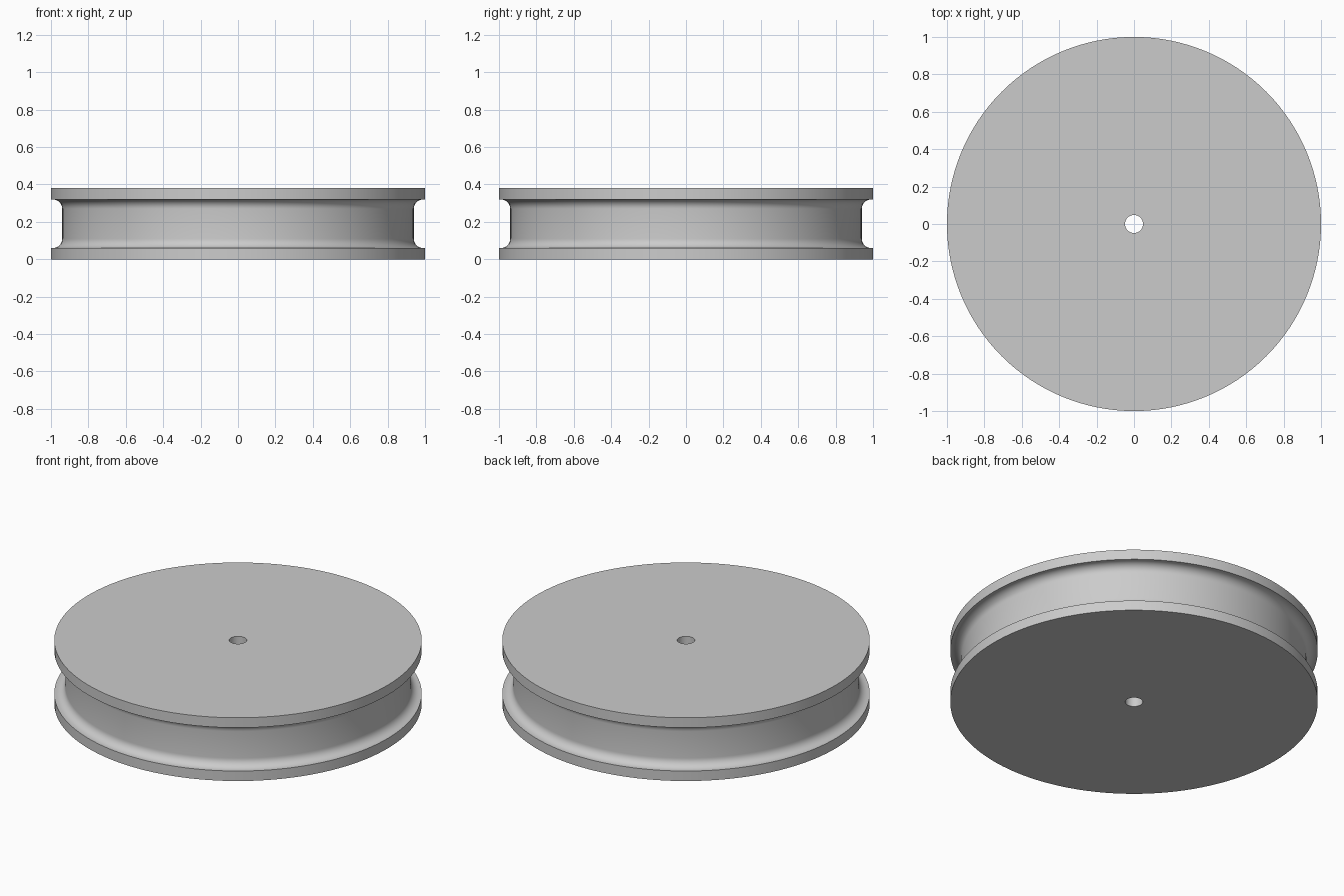
import bpy
import bmesh
from math import cos, sin, pi, radians

if "Cube" in bpy.data.objects:
    bpy.data.objects.remove(bpy.data.objects["Cube"], do_unlink=True)

HEIGHT = 0.38
RADIUS = 1.0
BORE = 0.048
FLANGE = 0.06      # thickness of each rim
GROOVE = 0.94      # radius of the groove floor
FILLET = 0.05
SIDES = 128
STEPS = 8

# Material
grey = bpy.data.materials.new("light grey")
grey.use_nodes = True
colour = (0.6, 0.6, 0.6, 1)
grey.diffuse_color = colour
grey.node_tree.nodes["Principled BSDF"].inputs["Base Color"].default_value = colour

# Lower half of the profile: bore, bottom face, rim, rounded groove corner
lower = [(BORE, 0), (RADIUS, 0), (RADIUS, FLANGE)]
for i in range(STEPS + 1):
    a = pi / 2 * i / STEPS
    lower.append((GROOVE + FILLET * (1 - sin(a)), FLANGE + FILLET * (1 - cos(a))))
profile = lower + [(r, HEIGHT - z) for r, z in reversed(lower)]

# Turn the closed profile around the axle
bm = bmesh.new()
rings = []
for s in range(SIDES):
    a = 2 * pi * s / SIDES
    rings.append([bm.verts.new((r * cos(a), r * sin(a), z)) for r, z in profile])
n = len(profile)
for s in range(SIDES):
    here, there = rings[s], rings[(s + 1) % SIDES]
    for i in range(n):
        j = (i + 1) % n
        bm.faces.new((here[i], there[i], there[j], here[j]))
bmesh.ops.recalc_face_normals(bm, faces=bm.faces)

mesh = bpy.data.meshes.new("grooved_wheel")
bm.to_mesh(mesh)
bm.free()
mesh.materials.append(grey)
wheel = bpy.data.objects.new("grooved_wheel", mesh)
bpy.context.collection.objects.link(wheel)

# Smooth the curved sides, keep the rims crisp
bpy.ops.object.select_all(action="DESELECT")
wheel.select_set(True)
bpy.context.view_layer.objects.active = wheel
bpy.ops.object.shade_smooth_by_angle(angle=radians(30))
